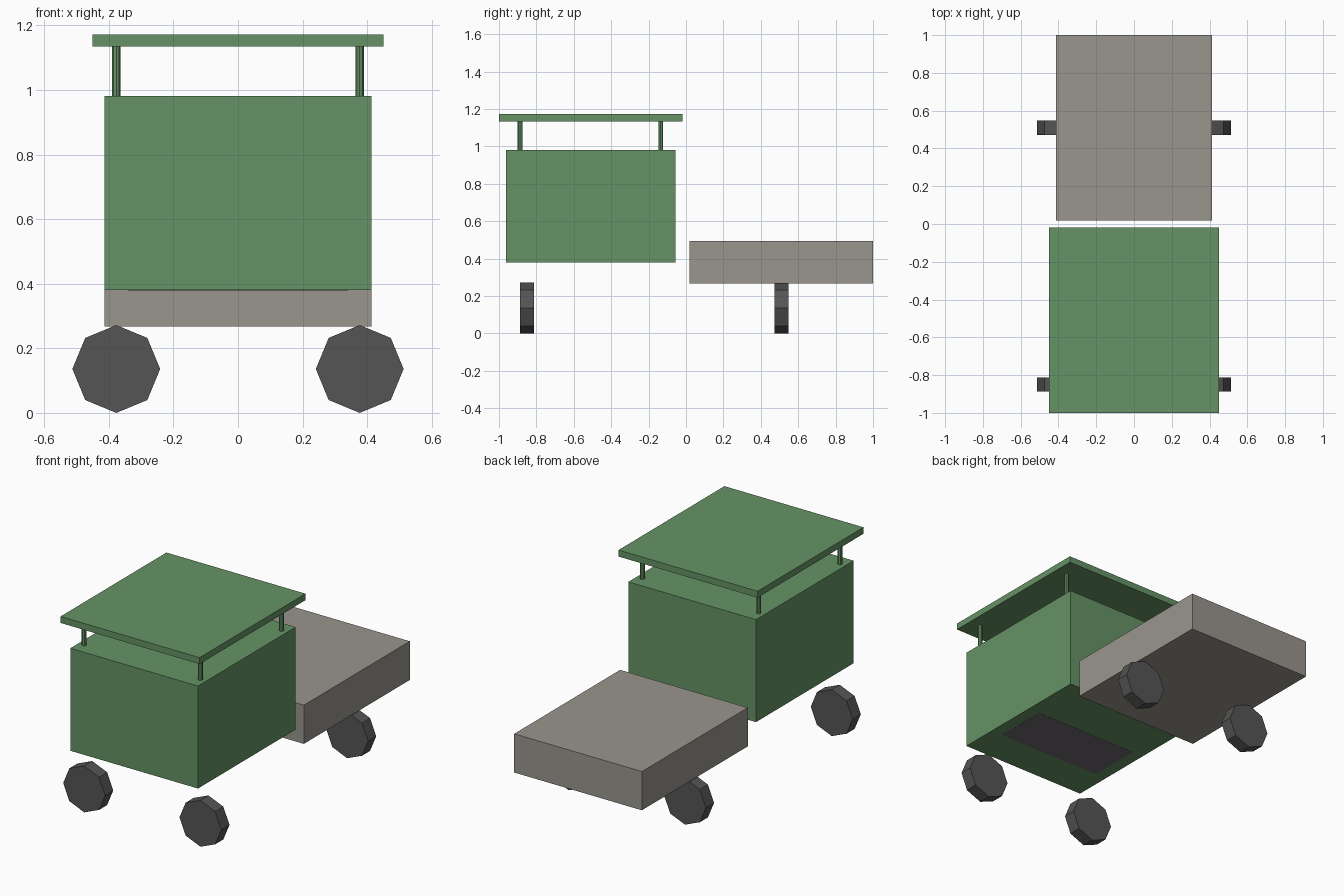
import bpy
from math import pi

if "Cube" in bpy.data.objects:
    bpy.data.objects.remove(bpy.data.objects["Cube"])


def material(name, rgb):
    m = bpy.data.materials.new(name)
    m.diffuse_color = (*rgb, 1)
    m.use_nodes = True
    m.node_tree.nodes["Principled BSDF"].inputs["Base Color"].default_value = m.diffuse_color
    return m


green = material("green_paint", (0.13, 0.29, 0.13))
stone = material("bed_grey", (0.32, 0.30, 0.27))
rubber = material("dark_rubber", (0.09, 0.09, 0.09))
padding = material("seat_padding", (0.16, 0.14, 0.17))


def finish(obj, name, mat):
    obj.name = name
    obj.data.materials.append(mat)
    bpy.ops.object.transform_apply(location=False, rotation=True, scale=True)
    return obj


def box(name, half_x, y, z, mat):
    """Box centred on x = 0, spanning the y and z ranges."""
    bpy.ops.mesh.primitive_cube_add(
        size=1, location=(0, sum(y) / 2, sum(z) / 2))
    obj = bpy.context.object
    obj.scale = (2 * half_x, y[1] - y[0], z[1] - z[0])
    return finish(obj, name, mat)


def cylinder(name, radius, depth, loc, mat, rot=(0, 0, 0)):
    bpy.ops.mesh.primitive_cylinder_add(
        vertices=8, radius=radius, depth=depth, location=loc, rotation=rot)
    return finish(bpy.context.object, name, mat)


# Cab, roof and rear cargo bed
box("cab", 0.414, (-0.962, -0.057), (0.38, 0.981), green)
box("roof", 0.451, (-1.0, -0.019), (1.134, 1.172), green)
box("cargo_bed", 0.414, (0.019, 1.0), (0.267, 0.494), stone)

# Seat inside the cab, its base showing on the underside
box("seat", 0.34, (-0.74, -0.418), (0.379, 0.53), padding)

# Roof posts and wheels (flat discs facing front and back), on both sides
for side, x in (("left", -0.377), ("right", 0.377)):
    for end, post_y, wheel_y in (("front", -0.887, -0.849),
                                 ("rear", -0.135, 0.51)):
        cylinder(f"roof_post_{end}_{side}", 0.013, 0.155,
                 (x, post_y, 1.0575), green)
        cylinder(f"wheel_{end}_{side}", 0.136, 0.075,
                 (x, wheel_y, 0.136), rubber, (pi / 2, 0, 0))
